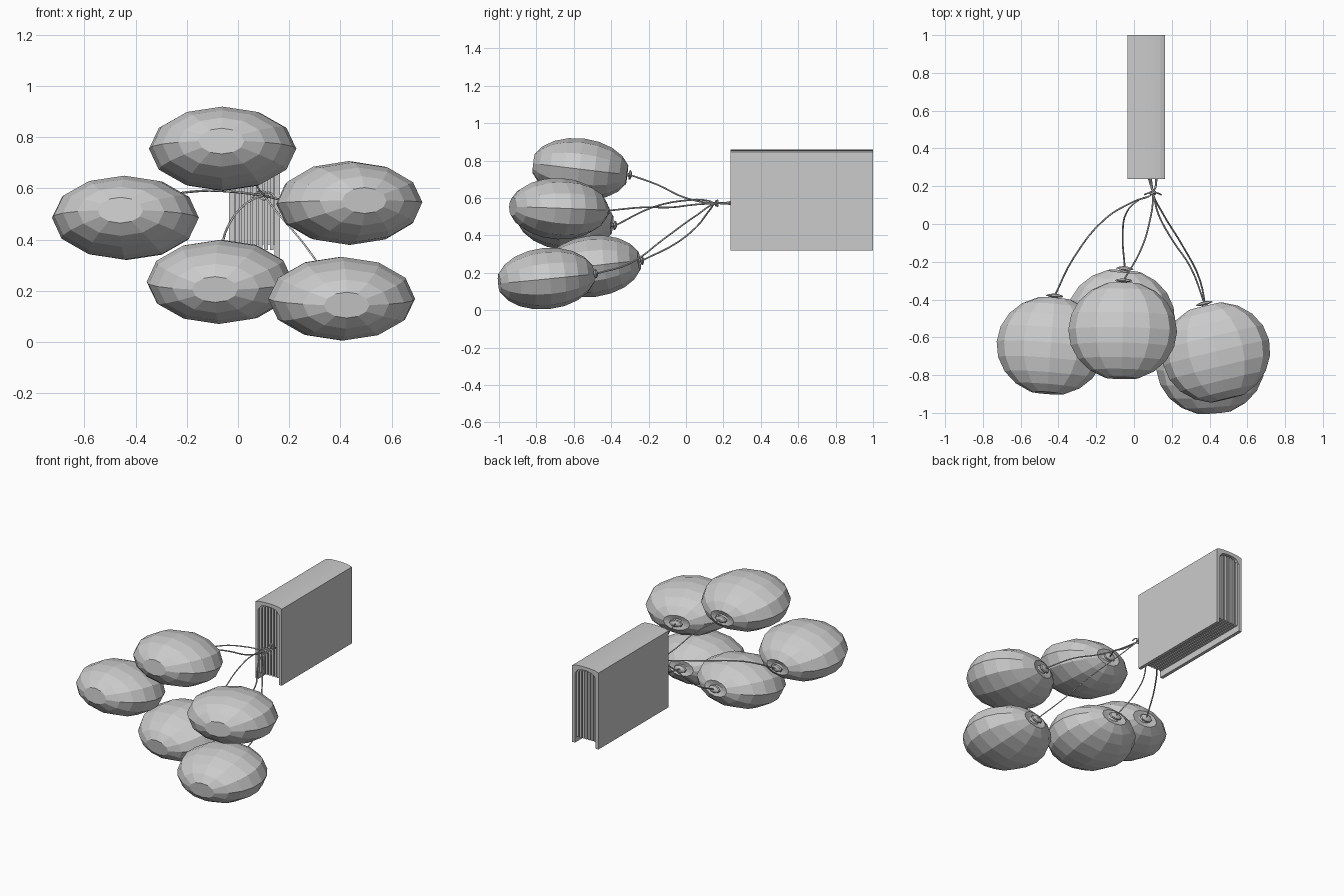
import bpy, bmesh, math
from mathutils import Vector, Matrix

if "Cube" in bpy.data.objects:
    bpy.data.objects.remove(bpy.data.objects["Cube"], do_unlink=True)

grey = bpy.data.materials.new("light_grey")
grey.use_nodes = True
grey.diffuse_color = (0.6, 0.6, 0.6, 1)
grey.node_tree.nodes["Principled BSDF"].inputs["Base Color"].default_value = (0.6, 0.6, 0.6, 1)


def add_object(name, bm):
    bmesh.ops.recalc_face_normals(bm, faces=bm.faces)
    mesh = bpy.data.meshes.new(name)
    bm.to_mesh(mesh)
    bm.free()
    mesh.materials.append(grey)
    ob = bpy.data.objects.new(name, mesh)
    bpy.context.collection.objects.link(ob)
    return ob


def lathe(name, profile, squash, matrix, sides=12):
    """Rings of (radius, y) around the y axis, flattened in z, closed at both ends."""
    bm = bmesh.new()
    rings = []
    for r, y in profile:
        angles = [2 * math.pi * i / sides for i in range(sides)]
        rings.append([bm.verts.new((r * math.cos(a), y, r * squash * math.sin(a))) for a in angles])
    for a, b in zip(rings, rings[1:]):
        for i in range(sides):
            j = (i + 1) % sides
            bm.faces.new((a[i], a[j], b[j], b[i]))
    bm.faces.new(rings[0])
    bm.faces.new(rings[-1])
    bm.transform(matrix)
    return add_object(name, bm)


def extrude_y(name, outline, y0, y1):
    """Extrude an x-z outline along y."""
    bm = bmesh.new()
    face = bm.faces.new([bm.verts.new((x, y0, z)) for x, z in outline])
    new = bmesh.ops.extrude_face_region(bm, geom=[face])["geom"]
    verts = [v for v in new if isinstance(v, bmesh.types.BMVert)]
    bmesh.ops.translate(bm, verts=verts, vec=(0, y1 - y0, 0))
    return add_object(name, bm)


def string(name, points, radius=0.0045):
    """Thin tube through smooth points, turned into a mesh."""
    curve = bpy.data.curves.new(name, "CURVE")
    curve.dimensions = "3D"
    curve.bevel_depth = radius
    curve.bevel_resolution = 0
    curve.resolution_u = 4
    curve.use_fill_caps = True
    spline = curve.splines.new("BEZIER")
    spline.bezier_points.add(len(points) - 1)
    for bp, p in zip(spline.bezier_points, points):
        bp.co = p
        bp.handle_left_type = bp.handle_right_type = "AUTO"
    temp = bpy.data.objects.new(name + "_path", curve)
    bpy.context.collection.objects.link(temp)
    mesh = bpy.data.meshes.new_from_object(temp.evaluated_get(bpy.context.evaluated_depsgraph_get()))
    bpy.data.objects.remove(temp, do_unlink=True)
    mesh.name = name
    mesh.materials.clear()
    mesh.materials.append(grey)
    ob = bpy.data.objects.new(name, mesh)
    bpy.context.collection.objects.link(ob)


# Balloons: name, centre, forward direction, string points on the way to the knot, string end
balloons = [
    ("top", (-0.06, -0.565, 0.755), (-0.005, -0.25, 0.03),
     [(0.03, -0.15, 0.67), (0.08, 0, 0.6)], (0.07, 0.3, 0.59)),
    ("right", (-0.44, -0.645, 0.485), (-0.02, -0.25, 0.03),
     [(-0.32, -0.18, 0.55), (-0.15, 0.03, 0.59), (0, 0.12, 0.585)], (0.12, 0.3, 0.57)),
    ("left", (0.435, -0.68, 0.543), (0.06, -0.25, 0.01),
     [(0.3, -0.23, 0.55), (0.2, -0.08, 0.55), (0.13, 0.05, 0.565)], (0.06, 0.3, 0.58)),
    ("lower_right", (-0.07, -0.5, 0.235), (-0.02, -0.25, -0.03),
     [(-0.06, -0.05, 0.36), (-0.04, 0.06, 0.45), (0.03, 0.13, 0.54)], (0.11, 0.3, 0.55)),
    ("lower_left", (0.405, -0.748, 0.169), (0.02, -0.25, -0.025),
     [(0.35, -0.3, 0.25), (0.26, -0.12, 0.38), (0.15, 0.06, 0.51)], (0.09, 0.3, 0.56)),
]
KNOT = Vector((0.1, 0.165, 0.572))
WIDTH, LENGTH, SQUASH = 0.288, 0.265, 0.57

body = []
for k in range(1, 10):
    a = math.pi * k / 10
    body.append((WIDTH * math.sin(a), -LENGTH * math.cos(a)))
# Dimpled neck with a flared lip
body += [(0.04, 0.243), (0.016, 0.25), (0.014, 0.262)]
lip = [(0.014, 0.258), (0.046, 0.264), (0.04, 0.272), (0.015, 0.278)]

for name, centre, forward, path, end in balloons:
    turn = Vector(forward).to_track_quat("-Y", "Z").to_matrix().to_4x4()
    place = Matrix.Translation(centre) @ turn
    lathe(name + "_balloon", body, SQUASH, place)
    lathe(name + "_balloon_lip", lip, SQUASH, place, 8)
    start = place @ Vector((0, 0.27, 0))
    string(name + "_string", [start] + path + [KNOT, end])

# Knot: a small loop around the strings with two loose ends
loop = [KNOT + Vector((0.014 * math.cos(a), 0.005 * math.sin(2 * a), 0.014 * math.sin(a)))
        for a in [math.pi * i / 4 for i in range(9)]]
string("knot", loop, 0.006)
for side in (-1, 1):
    tail = [KNOT, KNOT + Vector((side * 0.02, 0, 0.012)), KNOT + Vector((side * 0.045, -0.01, -0.008))]
    string("knot_end", tail, 0.004)

# Book: a U-shaped cover with a gently arched spine on top, open downwards
MID, HALF, BOARD = 0.065, 0.1, 0.022
BOTTOM, SHOULDER = 0.32, 0.845


def arch(half, base, rise, steps=8):
    pts = []
    for i in range(steps + 1):
        t = 2 * i / steps - 1
        pts.append((MID + half * t, base + rise * math.sqrt(max(0, 1 - t * t))))
    return pts


inner = HALF - BOARD
outline = [(MID - HALF, BOTTOM)] + arch(HALF, SHOULDER, 0.013) + [(MID + HALF, BOTTOM)]
outline += [(MID + inner, BOTTOM)] + arch(inner, 0.8, 0.035)[::-1] + [(MID - inner, BOTTOM)]
extrude_y("book_cover", outline, 0.238, 1.0)

# Page bundles hang from the spine with narrow gaps, around a recessed core
count = 7
step = 2 * inner / count
for i in range(count):
    x = MID - inner + step * (i + 0.5)
    t = (x - MID) / inner
    top = 0.797 + 0.035 * math.sqrt(1 - t * t)
    w = step * 0.34
    page = [(x - w, 0.36), (x - w, top - 0.01), (x, top), (x + w, top - 0.01), (x + w, 0.36)]
    extrude_y("page_bundle", page, 0.248, 0.99)
core = [(MID - inner, 0.38), (MID - inner, 0.79)] + arch(inner, 0.79, 0.03)[1:-1]
core += [(MID + inner, 0.79), (MID + inner, 0.38)]
extrude_y("page_core", core, 0.27, 0.968)
